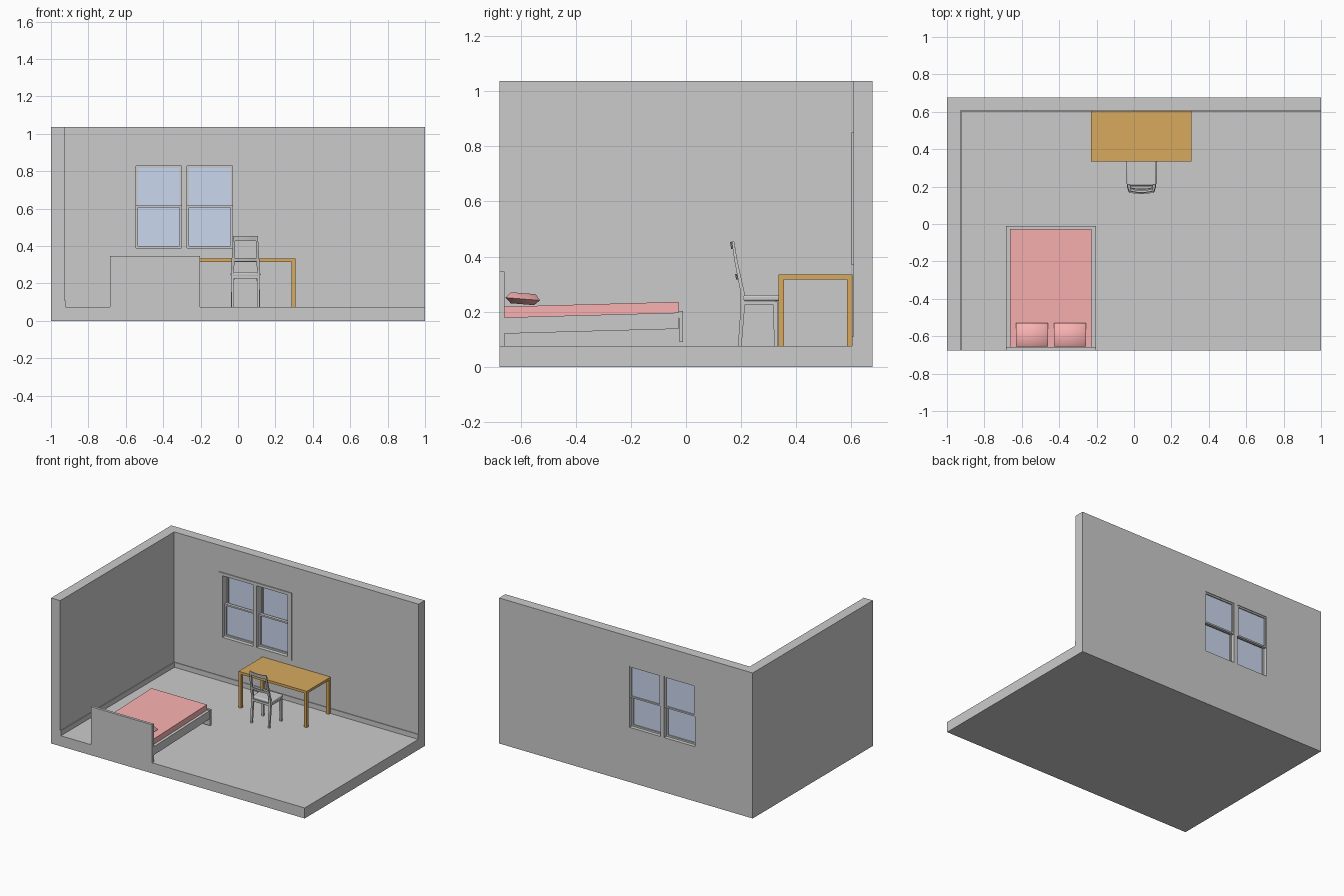
import bpy, bmesh
from mathutils import Vector, Matrix

if "Cube" in bpy.data.objects:
    bpy.data.objects.remove(bpy.data.objects["Cube"])


def material(name, rgb):
    m = bpy.data.materials.new(name)
    m.diffuse_color = (*rgb, 1)
    m.use_nodes = True
    m.node_tree.nodes["Principled BSDF"].inputs["Base Color"].default_value = m.diffuse_color
    return m


PINK = material("pink_fabric", (0.95, 0.44, 0.44))
WOOD = material("brown_wood", (0.68, 0.40, 0.11))
GLASS = material("pale_glass", (0.60, 0.68, 0.86))


def loft(name, rings, mat=None):
    """Skin a chain of equal rings and cap both ends."""
    bm = bmesh.new()
    loops = [[bm.verts.new(p) for p in r] for r in rings]
    n = len(loops[0])
    for a, b in zip(loops, loops[1:]):
        for i in range(n):
            j = (i + 1) % n
            bm.faces.new((a[i], a[j], b[j], b[i]))
    bm.faces.new(loops[0])
    bm.faces.new(loops[-1])
    bmesh.ops.recalc_face_normals(bm, faces=bm.faces)
    me = bpy.data.meshes.new(name)
    bm.to_mesh(me)
    bm.free()
    ob = bpy.data.objects.new(name, me)
    bpy.context.collection.objects.link(ob)
    if mat:
        me.materials.append(mat)
    return ob


def flat_ring(x, y, z, w, d):
    return [(x + i * w / 2, y + j * d / 2, z) for i, j in ((-1, -1), (1, -1), (1, 1), (-1, 1))]


def upright_ring(x, y, z, d, h, lean=0.0):
    return [(x, y + i * d / 2 + j * lean, z + j * h / 2) for i, j in ((-1, -1), (1, -1), (1, 1), (-1, 1))]


def box(name, x0, x1, y0, y1, z0, z1, mat=None):
    return loft(name, [flat_ring((x0 + x1) / 2, (y0 + y1) / 2, z, x1 - x0, y1 - y0) for z in (z0, z1)], mat)


def side_profile(name, pts, x0, x1, mat=None):
    return loft(name, [[(x, y, z) for y, z in pts] for x in (x0, x1)], mat)


def activate(ob):
    bpy.ops.object.select_all(action='DESELECT')
    ob.select_set(True)
    bpy.context.view_layer.objects.active = ob


def cut(ob, cutter):
    activate(ob)
    m = ob.modifiers.new("cut", 'BOOLEAN')
    m.operation, m.solver, m.object = 'DIFFERENCE', 'EXACT', cutter
    bpy.ops.object.modifier_apply(modifier=m.name)
    bpy.data.objects.remove(cutter)


def smooth(ob, angle):
    activate(ob)
    bpy.ops.object.shade_smooth_by_angle(angle=angle)


# Room shell: floor and two walls from one carved block
WX, WY, FZ = -0.928, 0.607, 0.075
OPENINGS = {"left": (-0.545, -0.302), "right": (-0.273, -0.03)}
OZ0, OZ1 = 0.39, 0.829
room = box("room_shell", -1, 1, -0.677, 0.677, 0, 1.037)
cut(room, box("room_cutter", WX, 1.2, -1, WY, FZ, 1.3))
casing = box("window_casing", -0.578, 0.0, WY - 0.006, WY + 0.0005, 0.369, 0.85)
for side, (a, b) in OPENINGS.items():
    for target in (room, casing):
        cut(target, box("opening_cutter", a, b, 0.5, 0.8, OZ0, OZ1))

# Skirting boards
box("back_skirting", WX, 1, WY - 0.005, WY, FZ, 0.11)
box("left_skirting", WX, WX + 0.005, -0.677, WY - 0.005, FZ, 0.11)


# Double hung window sashes
def sash(name, x0, x1, z0, z1, y0, y1, t=0.011):
    frame = box(name + "_frame", x0, x1, y0, y1, z0, z1)
    cut(frame, box("sash_cutter", x0 + t, x1 - t, y0 - 1, y1 + 1, z0 + t, z1 - t))
    ym = (y0 + y1) / 2
    box(name + "_glass", x0 + t, x1 - t, ym - 0.002, ym + 0.002, z0 + t, z1 - t, GLASS)


for side, (a, b) in OPENINGS.items():
    sash(side + "_upper_sash", a, b, 0.602, OZ1, 0.652, 0.672)
    sash(side + "_lower_sash", a, b, OZ0, 0.618, 0.629, 0.651)

# Bed: upright headboard, gently sloping frame and mattress
box("headboard", -0.685, -0.203, -0.677, -0.658, FZ, 0.346)
Y0, Y1, RISE = -0.665, -0.027, 0.0175


def sloped(name, z0, z1, x0, x1, mat=None):
    side_profile(name, [(Y0, z0), (Y1, z0 + RISE), (Y1, z1 + RISE), (Y0, z1)], x0, x1, mat)


sloped("mattress", 0.179, 0.218, -0.663, -0.226, PINK)
sloped("bed_base", 0.153, 0.179, -0.663, -0.226)
sloped("left_bed_rail", 0.12, 0.179, -0.683, -0.663)
sloped("right_bed_rail", 0.12, 0.179, -0.226, -0.206)
side_profile("footboard", [(-0.024, 0.09), (-0.011, 0.09), (-0.011, 0.203), (-0.027, 0.203)], -0.685, -0.203)

# Pillows
for name, px in (("left_pillow", -0.546), ("right_pillow", -0.343)):
    p = loft(name, [flat_ring(0, 0, -0.019, 0.135, 0.085), flat_ring(0, 0, 0, 0.172, 0.126),
                    flat_ring(0, 0, 0.021, 0.135, 0.09)], PINK)
    p.data.transform(Matrix.Translation((px, -0.592, 0.246)) @ Matrix.Rotation(-0.08, 4, 'X'))
    smooth(p, 1.2)

# Desk
box("desk_top", -0.23, 0.307, 0.335, 0.604, 0.316, 0.334, WOOD)
for i, x in enumerate((-0.23, 0.287)):
    for j, y in enumerate((0.335, 0.584)):
        box(("left_", "right_")[i] + ("front_", "rear_")[j] + "desk_leg",
            x, x + 0.02, y, y + 0.02, FZ, 0.316, WOOD)

# Chair legs and back posts
CX = 0.04
for side, s in (("left", -1), ("right", 1)):
    loft(side + "_chair_post", [flat_ring(CX + s * o, y, z, w, d) for o, y, z, w, d in (
        (0.069, 0.195, FZ, 0.012, 0.013), (0.069, 0.206, 0.22, 0.016, 0.015), (0.069, 0.205, 0.27, 0.016, 0.014),
        (0.064, 0.182, 0.38, 0.014, 0.011), (0.060, 0.170, 0.455, 0.012, 0.009))])
    loft(side + "_chair_front_leg", [flat_ring(CX + s * o, y, z, w, w) for o, y, z, w in (
        (0.071, 0.326, FZ, 0.012), (0.068, 0.324, 0.236, 0.017))])
    box(side + "_seat_rail", CX + s * 0.068 - 0.005, CX + s * 0.068 + 0.005, 0.206, 0.325, 0.226, 0.242)
box("front_seat_rail", CX - 0.065, CX + 0.065, 0.319, 0.329, 0.226, 0.242)
box("rear_seat_rail", CX - 0.065, CX + 0.065, 0.201, 0.211, 0.226, 0.242)

# Chair seat with softly rounded edges
seat = loft("chair_seat", [flat_ring(CX, 0.274, 0.238, 0.158, 0.136), flat_ring(CX, 0.274, 0.261, 0.158, 0.136)])
bev = seat.modifiers.new("bevel", 'BEVEL')
bev.width, bev.segments = 0.008, 3
smooth(seat, 0.8)

# Bowed back slats
for name, half, y, z, h in (("top_slat", 0.062, 0.174, 0.440, 0.026), ("middle_slat", 0.068, 0.192, 0.327, 0.019)):
    slat = loft(name, [upright_ring(CX + half * t, y - 0.009 * (1 - t * t), z, 0.007, h, -0.002)
                       for t in (-1, -0.6, -0.2, 0.2, 0.6, 1)])
    smooth(slat, 0.6)
